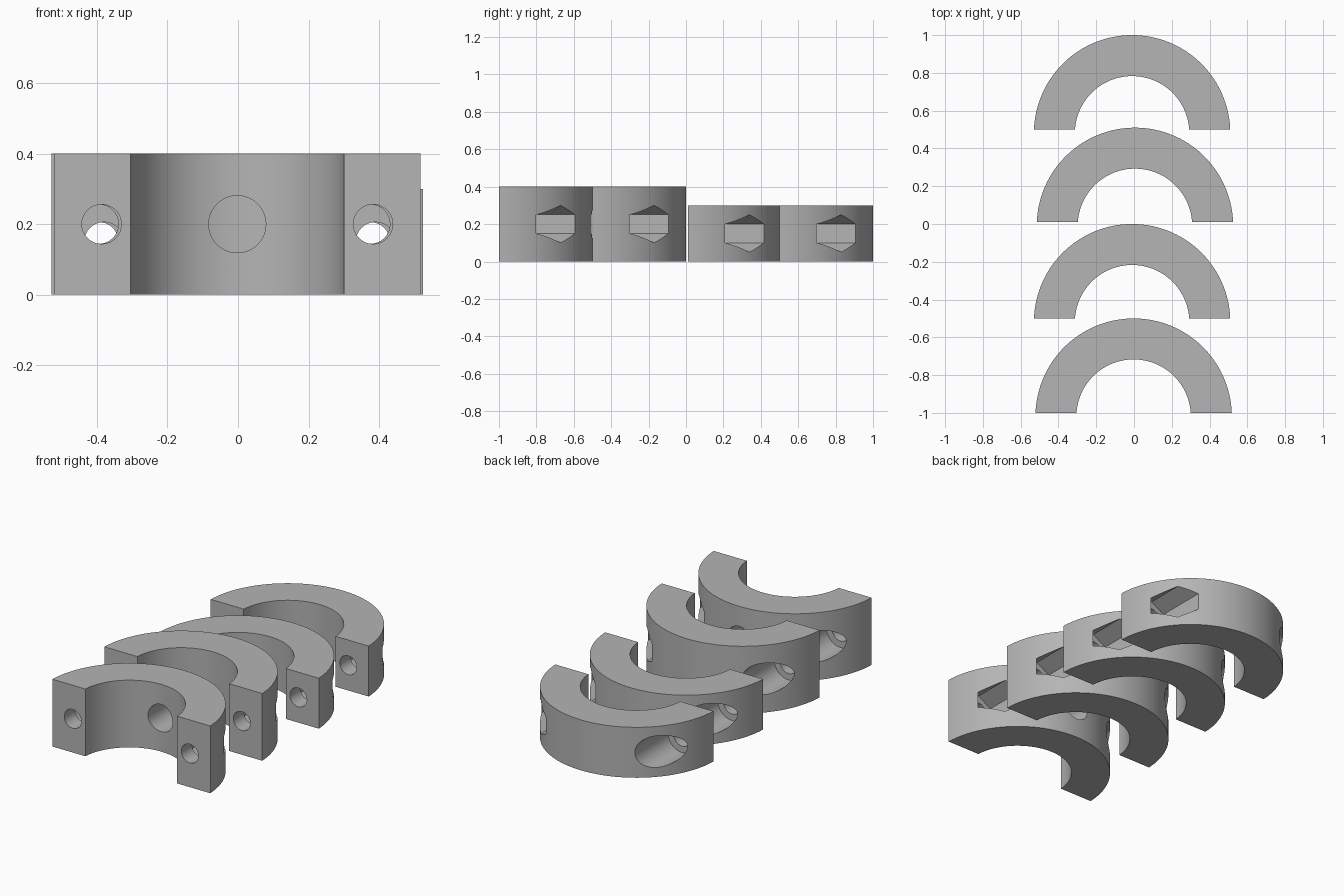
import bpy, bmesh, math
from mathutils import Matrix

if "Cube" in bpy.data.objects:
    bpy.data.objects.remove(bpy.data.objects["Cube"])

R_OUT, R_IN, GAP = 0.52, 0.303, 0.02   # radii; flat ends sit GAP beyond the ring centre
BOLT_X, FLOOR = 0.385, 0.10            # bolt offset and pocket floor above the flat ends

grey = bpy.data.materials.new("grey plastic")
grey.diffuse_color = (0.46, 0.46, 0.46, 1)
grey.use_nodes = True
grey.node_tree.nodes["Principled BSDF"].inputs["Base Color"].default_value = grey.diffuse_color


def make_object(name, bm):
    bmesh.ops.recalc_face_normals(bm, faces=bm.faces)
    mesh = bpy.data.meshes.new(name)
    bm.to_mesh(mesh)
    bm.free()
    mesh.materials.append(grey)
    ob = bpy.data.objects.new(name, mesh)
    bpy.context.collection.objects.link(ob)
    return ob


def half_ring(name, height, steps=64):
    """Arched profile with flat ends on y = 0, extruded upward."""
    def arc(r):
        a0 = math.asin(GAP / r)
        return [(r * math.cos(a0 + (math.pi - 2 * a0) * i / steps),
                 r * math.sin(a0 + (math.pi - 2 * a0) * i / steps) - GAP)
                for i in range(steps + 1)]
    bm = bmesh.new()
    points = arc(R_OUT) + arc(R_IN)[::-1]
    face = bm.faces.new([bm.verts.new((x, y, 0)) for x, y in points])
    new = bmesh.ops.extrude_face_region(bm, geom=[face])["geom"]
    bmesh.ops.translate(bm, vec=(0, 0, height),
                        verts=[v for v in new if isinstance(v, bmesh.types.BMVert)])
    return make_object(name, bm)


def drill(ring, name, sides, radius, x, z, y0, y1):
    """Cut a prism running along y; six sides give a hexagon with a point up."""
    bm = bmesh.new()
    bmesh.ops.create_cone(bm, cap_ends=True, segments=sides, radius1=radius,
                          radius2=radius, depth=y1 - y0)
    bmesh.ops.transform(bm, verts=bm.verts,
                        matrix=Matrix.Translation((x, (y0 + y1) / 2, z))
                        @ Matrix.Rotation(math.pi / 2, 4, 'X'))
    cutter = make_object(name, bm)
    cutter.hide_render = True
    mod = ring.modifiers.new(name, 'BOOLEAN')
    mod.operation, mod.solver, mod.object = 'DIFFERENCE', 'EXACT', cutter
    bpy.context.view_layer.objects.active = ring
    bpy.ops.object.modifier_apply(modifier=name)
    bpy.data.objects.remove(cutter)


# name, centre x, y of flat ends, height, has a central hole
clamps = [("front_tall_clamp", -0.002, -1.0, 0.4, True),
          ("rear_tall_clamp", -0.01, -0.5, 0.4, False),
          ("front_short_clamp", 0.005, 0.01, 0.3, False),
          ("rear_short_clamp", -0.01, 0.5, 0.3, False)]

for name, cx, y, height, centre_hole in clamps:
    ring = half_ring(name, height)
    mid = height / 2
    # bolt holes through both ends
    for side in (-1, 1):
        drill(ring, "bolt_hole", 32, 0.056, side * BOLT_X, mid, -0.1, 0.6)
    # round bolt head pocket on the left, hexagonal nut pocket on the right
    drill(ring, "head_pocket", 48, 0.094, -BOLT_X, mid, FLOOR, 0.6)
    drill(ring, "nut_pocket", 6, 0.1, BOLT_X, mid, FLOOR, 0.6)
    if centre_hole:
        drill(ring, "centre_hole", 48, 0.081, 0, mid, 0.1, 0.6)
    ring.location = (cx, y, 0)
    bpy.ops.object.select_all(action='DESELECT')
    ring.select_set(True)
    bpy.context.view_layer.objects.active = ring
    bpy.ops.object.shade_smooth_by_angle(angle=math.radians(30))
